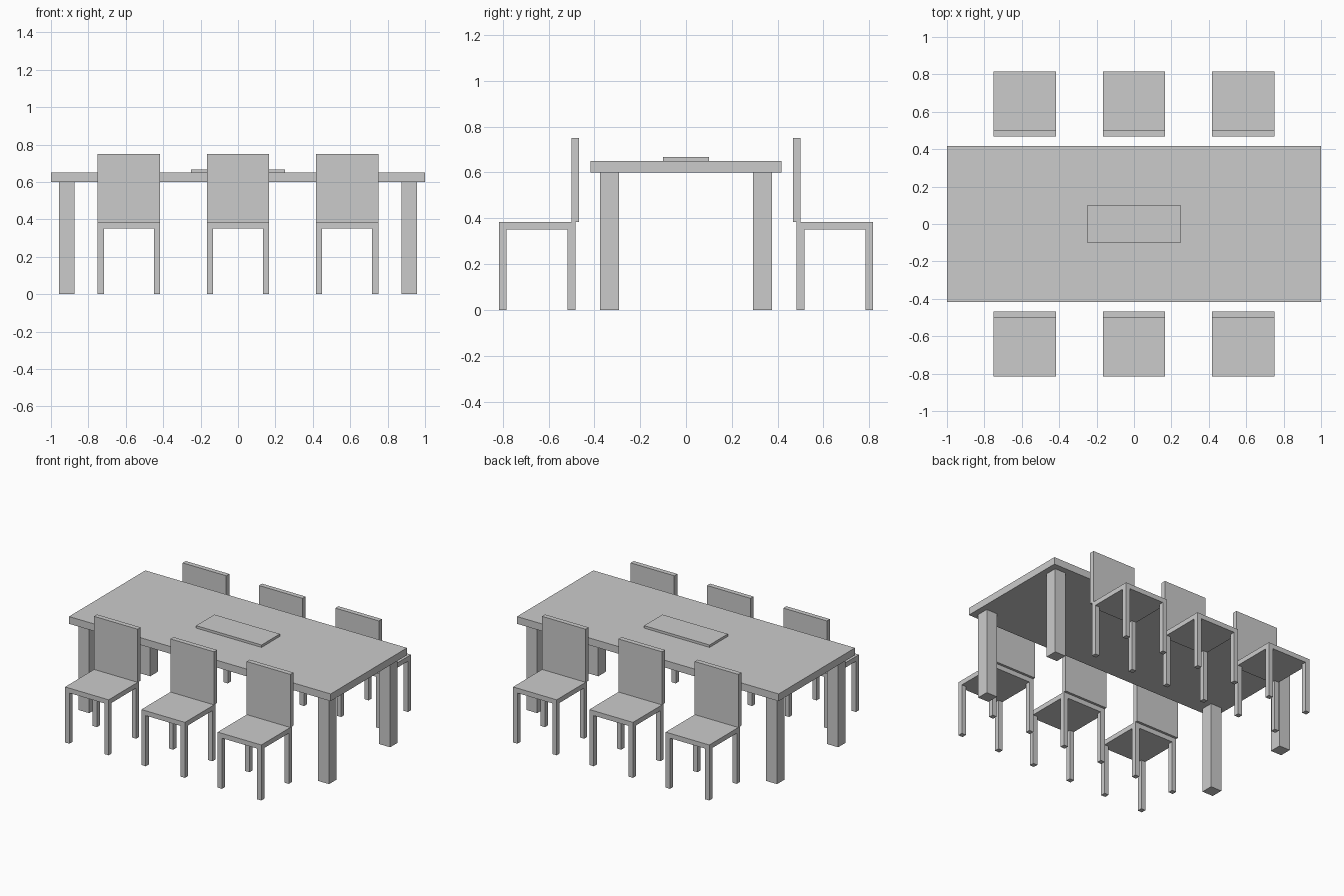
import bpy

if "Cube" in bpy.data.objects:
    bpy.data.objects.remove(bpy.data.objects["Cube"])

grey = bpy.data.materials.new("light grey")
grey.diffuse_color = (0.6, 0.6, 0.6, 1)
grey.use_nodes = True
grey.node_tree.nodes["Principled BSDF"].inputs["Base Color"].default_value = grey.diffuse_color

S = 1 / 1.2  # design units -> model units (table is 2.4 long)


def box(name, x, y, z):
    """Box from (min, max) ranges along each axis, in design units."""
    verts = [(a * S, b * S, c * S) for a in x for b in y for c in z]
    faces = [(0, 1, 3, 2), (4, 6, 7, 5), (0, 4, 5, 1),
             (2, 3, 7, 6), (0, 2, 6, 4), (1, 5, 7, 3)]
    mesh = bpy.data.meshes.new(name)
    mesh.from_pydata(verts, [], faces)
    mesh.materials.append(grey)
    obj = bpy.data.objects.new(name, mesh)
    bpy.context.collection.objects.link(obj)
    return obj


def span(a, b, side):
    """Range a..b mirrored to the given side of the axis."""
    return sorted((a * side, b * side))


# Table
box("table_top", (-1.2, 1.2), (-0.5, 0.5), (0.72, 0.78))
box("table_runner", (-0.3, 0.3), (-0.12, 0.12), (0.78, 0.80))
for sx in (-1, 1):
    for sy in (-1, 1):
        box("table_leg", span(1.05, 1.15, sx), span(0.35, 0.45, sy), (0, 0.72))

# Chairs: three on each long side, backs towards the table
for sy in (-1, 1):
    for cx in (-0.7, 0, 0.7):
        box("chair_seat", (cx - 0.2, cx + 0.2), span(0.58, 0.98, sy), (0.42, 0.46))
        box("chair_back", (cx - 0.2, cx + 0.2), span(0.56, 0.60, sy), (0.46, 0.90))
        for x0 in (cx - 0.2, cx + 0.16):
            for y0 in (0.58, 0.94):
                box("chair_leg", (x0, x0 + 0.04), span(y0, y0 + 0.04, sy), (0, 0.42))
